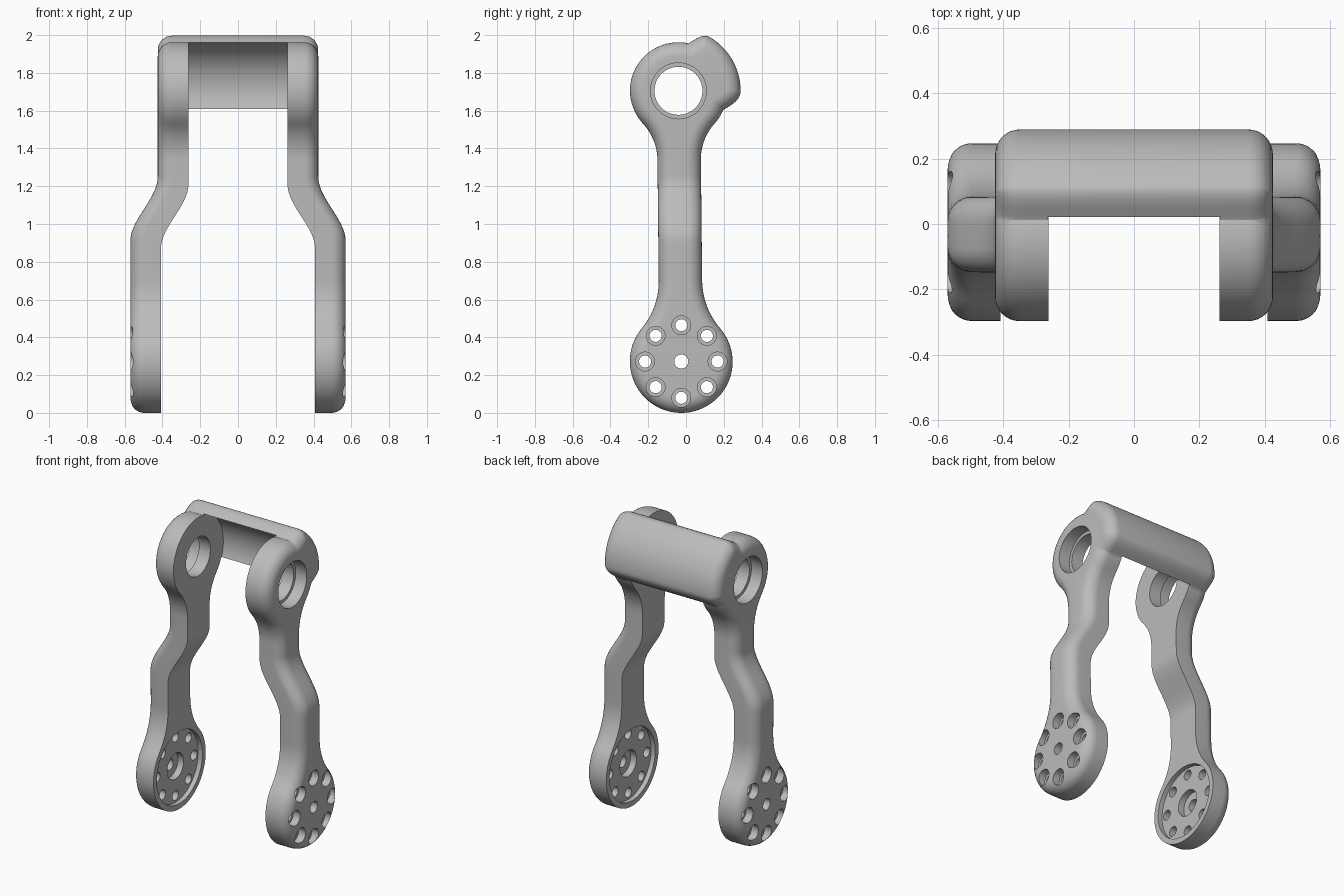
import bpy, bmesh
from math import sin, cos, pi, sqrt, radians, acos

old = bpy.data.objects.get("Cube")
if old:
    bpy.data.objects.remove(old, do_unlink=True)

grey = bpy.data.materials.new("plain grey")
grey.use_nodes = True
grey.diffuse_color = (0.5, 0.5, 0.5, 1)
grey.node_tree.nodes["Principled BSDF"].inputs["Base Color"].default_value = (0.5, 0.5, 0.5, 1)

LOW_Y, LOW_Z, LOW_R = -0.025, 0.272, 0.272     # lower hub
TOP_Y, TOP_Z, TOP_R = -0.04, 1.705, 0.257      # upper hub
NECK, LOW_NECK, TOP_NECK = 0.115, 0.70, 1.34   # half width and straight span
ROUND, STEPS = 0.075, 8                        # outer edge rounding


def finish(name, bm):
    bmesh.ops.recalc_face_normals(bm, faces=bm.faces)
    mesh = bpy.data.meshes.new(name)
    bm.to_mesh(mesh)
    bm.free()
    mesh.materials.append(grey)
    obj = bpy.data.objects.new(name, mesh)
    bpy.context.collection.objects.link(obj)
    return obj


def add_rings(bm, rings):
    loops = [[bm.verts.new(p) for p in ring] for ring in rings]
    for a, b in zip(loops, loops[1:]):
        for i in range(len(a)):
            j = (i + 1) % len(a)
            bm.faces.new((a[i], a[j], b[j], b[i]))
    return loops


def inset(outline, d):
    """Offset a counter-clockwise (y, z) outline inwards."""
    result, n = [], len(outline)
    for i, (y, z) in enumerate(outline):
        ay, az = outline[i - 1]
        by, bz = outline[(i + 1) % n]
        ty, tz = by - ay, bz - az
        length = sqrt(ty * ty + tz * tz)
        result.append((y - tz / length * d, z + ty / length * d))
    return result


def rounding():
    """(inset, drop below the outer face) along a quarter circle."""
    for k in range(STEPS + 1):
        a = pi / 2 * k / STEPS
        yield ROUND * (1 - cos(a)), ROUND * (1 - sin(a))


def boolean(target, tool, operation):
    mod = target.modifiers.new(operation, 'BOOLEAN')
    mod.operation, mod.object, mod.solver = operation, tool, 'EXACT'
    bpy.context.view_layer.objects.active = target
    bpy.ops.object.modifier_apply(modifier=mod.name)
    bpy.data.objects.remove(tool, do_unlink=True)


def turned(name, profile, y, z, n):
    """Stepped round plug along x from (x, radius) pairs."""
    bm = bmesh.new()
    loops = add_rings(bm, [[(x, y + r * cos(2 * pi * i / n), z + r * sin(2 * pi * i / n))
                            for i in range(n)] for x, r in profile])
    bm.faces.new(loops[0])
    bm.faces.new(loops[-1])
    obj = finish(name, bm)
    obj.hide_render = True
    return obj


# Arm side profile: two hubs joined by a filleted neck
def fillet(radius, span):
    f = (span ** 2 + NECK ** 2 - radius ** 2) / (2 * (radius - NECK))
    return f, span * radius / (radius + f)


LOW_F, LOW_T = fillet(LOW_R, LOW_NECK - LOW_Z)
TOP_F, TOP_T = fillet(TOP_R, TOP_Z - TOP_NECK)


def half_width(z):
    if z < LOW_Z + LOW_T:
        return sqrt(max(0, LOW_R ** 2 - (z - LOW_Z) ** 2))
    if z < LOW_NECK:
        return NECK + LOW_F - sqrt(LOW_F ** 2 - (LOW_NECK - z) ** 2)
    if z < TOP_NECK:
        return NECK
    if z < TOP_Z - TOP_T:
        return NECK + TOP_F - sqrt(TOP_F ** 2 - (z - TOP_NECK) ** 2)
    return sqrt(max(0, TOP_R ** 2 - (z - TOP_Z) ** 2))


def span(a, b, n):
    return [a + (b - a) * i / n for i in range(n)]


low_end, top_end = pi - acos(LOW_T / LOW_R), pi - acos(TOP_T / TOP_R)
levels = [LOW_Z - LOW_R * cos(a) for a in span(0, low_end, 28)]
levels += span(LOW_Z + LOW_T, LOW_NECK, 10) + span(LOW_NECK, TOP_NECK, 32)
levels += span(TOP_NECK, TOP_Z - TOP_T, 10)
levels += [TOP_Z + TOP_R * cos(a) for a in span(top_end, 0, 28)] + [TOP_Z + TOP_R]


def middle(z):
    t = min(1, max(0, (z - LOW_Z) / (TOP_Z - LOW_Z)))
    return LOW_Y + (TOP_Y - LOW_Y) * t


right_edge = [(middle(z) + half_width(z), z) for z in levels]
left_edge = [(middle(z) - half_width(z), z) for z in levels[1:-1]]
arm_outline = right_edge + left_edge[::-1]


def bend(z, low_x, high_x, centre):
    u = min(1, max(0, (z - centre) / 0.34 + 0.5))
    return low_x + (high_x - low_x) * u * u * (3 - 2 * u)


def inner_x(z):
    return bend(z, 0.408, 0.262, 1.04)


def outer_x(z):
    return bend(z, 0.57, 0.425, 1.08)


def strip_cap(bm, loop):
    """Close an arm face with strips across its width."""
    n, m = len(loop), len(levels)
    for i in range(m - 1):
        quad = [loop[i], loop[i + 1], loop[(n - i - 1) % n], loop[(n - i) % n]]
        bm.faces.new(list(dict.fromkeys(quad)))


def make_arm(name, side):
    bm = bmesh.new()
    rings = [[(side * inner_x(z), y, z) for y, z in arm_outline]]
    for d, drop in rounding():
        rings.append([(side * (outer_x(z) - drop), y, z) for y, z in inset(arm_outline, d)])
    loops = add_rings(bm, rings)
    strip_cap(bm, loops[0])
    strip_cap(bm, loops[-1])
    arm = finish(name, bm)
    # Recessed seat on the inner face with a centre hole
    seat = [(0.3, 0.237), (0.438, 0.237), (0.438, 0.085), (0.48, 0.085), (0.48, 0.037), (0.7, 0.037)]
    boolean(arm, turned("seat_cutter", [(side * x, r) for x, r in seat], LOW_Y, LOW_Z, 64), 'DIFFERENCE')
    # Ring of counterbored screw holes
    screw = [(0.3, 0.032), (0.52, 0.032), (0.52, 0.05), (0.7, 0.05)]
    for k in range(8):
        a = pi / 4 * k
        boolean(arm, turned("screw_cutter", [(side * x, r) for x, r in screw],
                            LOW_Y + 0.192 * cos(a), LOW_Z + 0.192 * sin(a), 28), 'DIFFERENCE')
    return arm


# Cross bar: a raised band wrapped round the back of the upper hubs
def ramp(a, start, end):
    u = min(1, max(0, (a - start) / (end - start)))
    return u * u * (3 - 2 * u)


def bar_radius(a):
    return 0.25 + 0.079 * ramp(a, -29, -1) * ramp(a, 82, 61)


bar_outline = []
for i in range(180):
    a = -180 + 2 * i
    r = bar_radius(a)
    bar_outline.append((TOP_Y + r * cos(radians(a)), TOP_Z + r * sin(radians(a))))

bm = bmesh.new()
half = [(0.4245 - drop, inset(bar_outline, d)) for d, drop in rounding()]
sections = [(-x, o) for x, o in half[::-1]] + half
loops = add_rings(bm, [[(x, y, z) for y, z in o] for x, o in sections])
bm.faces.new(loops[0])
bm.faces.new(loops[-1])
bracket = finish("fork_bracket", bm)
boolean(bracket, turned("gap_cutter", [(-0.2635, 0.264), (0.2635, 0.264)], TOP_Y, TOP_Z, 96), 'DIFFERENCE')

# Join the arms, then bore the stepped pivot holes
for name, side in (("left_arm", 1), ("right_arm", -1)):
    boolean(bracket, make_arm(name, side), 'UNION')
bore = [(0.2, 0.127), (0.345, 0.127), (0.345, 0.148), (0.6, 0.148)]
for side in (1, -1):
    boolean(bracket, turned("bore_cutter", [(side * x, r) for x, r in bore], TOP_Y, TOP_Z, 64), 'DIFFERENCE')

bpy.ops.object.select_all(action='DESELECT')
bracket.select_set(True)
bpy.context.view_layer.objects.active = bracket
bpy.ops.object.shade_smooth_by_angle(angle=radians(30))
